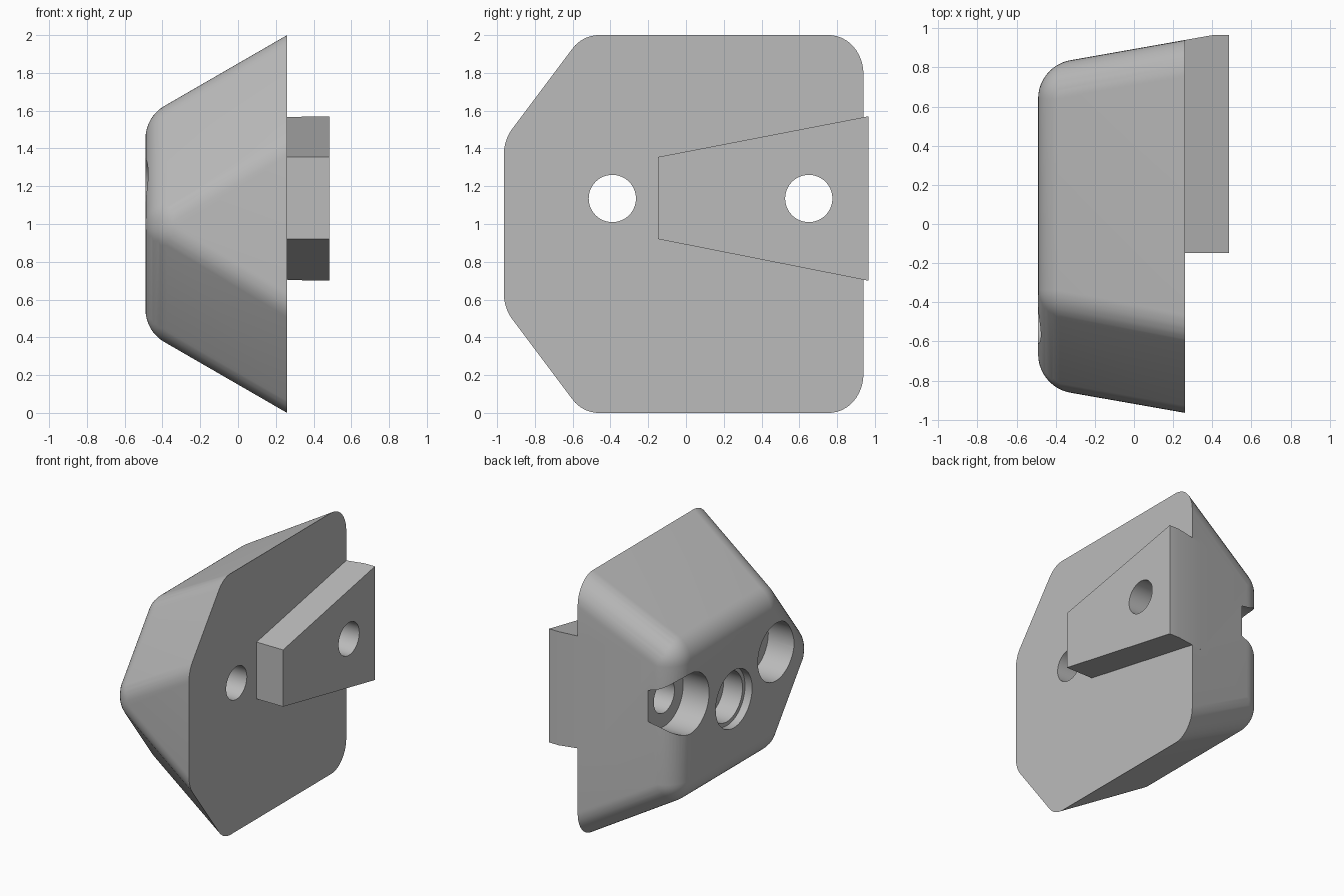
import bpy, bmesh, math
from mathutils import Vector, Matrix

cube = bpy.data.objects.get("Cube")
if cube:
    bpy.data.objects.remove(cube, do_unlink=True)

GREY = bpy.data.materials.new("light_grey")
GREY.use_nodes = True
COLOUR = (0.5, 0.5, 0.5, 1)
GREY.diffuse_color = COLOUR
GREY.node_tree.nodes["Principled BSDF"].inputs["Base Color"].default_value = COLOUR

BASE_X, REAR_X, FRONT_X = 0.26, 0.485, -0.49
FILLET = 0.2


def make_object(name, bm):
    bmesh.ops.recalc_face_normals(bm, faces=bm.faces)
    mesh = bpy.data.meshes.new(name)
    bm.to_mesh(mesh)
    bm.free()
    mesh.materials.append(GREY)
    obj = bpy.data.objects.new(name, mesh)
    bpy.context.collection.objects.link(obj)
    return obj


def slice_off(bm, point, normal):
    """Cut away everything on the normal's side and cap the cut."""
    geom = bm.verts[:] + bm.edges[:] + bm.faces[:]
    cut = bmesh.ops.bisect_plane(bm, geom=geom, dist=1e-6, plane_co=point,
                                 plane_no=normal, clear_outer=True)
    edges = [e for e in cut["geom_cut"] if isinstance(e, bmesh.types.BMEdge)]
    if edges:
        bmesh.ops.holes_fill(bm, edges=edges)


def cylinder(bm, y, z, radius, x0, x1):
    turn = Matrix.Rotation(math.pi / 2, 4, 'Y')
    bmesh.ops.create_cone(bm, cap_ends=True, segments=64, radius1=radius,
                          radius2=radius, depth=x1 - x0,
                          matrix=Matrix.Translation(((x0 + x1) / 2, y, z)) @ turn)


def boolean(obj, other, operation):
    mod = obj.modifiers.new(operation.lower(), 'BOOLEAN')
    mod.operation, mod.solver, mod.object = operation, 'EXACT', other
    bpy.context.view_layer.update()
    bpy.context.view_layer.objects.active = obj
    bpy.ops.object.modifier_apply(modifier=mod.name)
    bpy.data.objects.remove(other, do_unlink=True)


# Drafted sides: a point on the base outline, outward direction, draft slope
draft = math.tan(math.radians(10))
steep = math.tan(math.radians(30))
sides = [
    (0.94, 1, (1, 0), draft),
    (-0.965, 1, (-1, 0), draft),
    (0, 2, (0, 1), steep),
    (0, 0, (0, -1), steep),
    (-0.548, 2, (-0.8, 0.6), 0.5),
    (-0.548, 0, (-0.8, -0.6), 0.5),
]

# Core of the body: all planes moved inward by the fillet radius
core = bmesh.new()
bmesh.ops.create_cube(core, size=6)
slice_off(core, (0.8, 0, 0), (1, 0, 0))
slice_off(core, (FRONT_X + FILLET, 0, 0), (-1, 0, 0))
for y, z, (ny, nz), slope in sides:
    normal = Vector((-slope, ny, nz)).normalized()
    slice_off(core, Vector((BASE_X, y, z)) - normal * FILLET, normal)

# Rounded body: hull of a ball on every core corner, cut flat at the base
bm = bmesh.new()
bmesh.ops.remove_doubles(core, verts=core.verts, dist=0.002)
for v in core.verts:
    bmesh.ops.create_uvsphere(bm, u_segments=48, v_segments=24, radius=FILLET,
                              matrix=Matrix.Translation(v.co))
core.free()
hull = bmesh.ops.convex_hull(bm, input=bm.verts)
inside = {v for v in hull["geom_interior"] if isinstance(v, bmesh.types.BMVert)}
bmesh.ops.delete(bm, geom=list(inside), context='VERTS')
hull_faces = {f for f in hull["geom"] if f.is_valid and isinstance(f, bmesh.types.BMFace)}
stray = [f for f in bm.faces if f not in hull_faces]
bmesh.ops.delete(bm, geom=stray, context='FACES')
bmesh.ops.dissolve_limit(bm, angle_limit=math.radians(0.3), verts=bm.verts, edges=bm.edges)
slice_off(bm, (BASE_X, 0, 0), (1, 0, 0))
body = make_object("mount_body", bm)

# Tapered key on the flat side, trimmed flush with the drafted back
bm = bmesh.new()
outline = [(-0.147, 0.92), (-0.147, 1.355), (0.965, 1.57), (0.965, 0.70)]
face = bm.faces.new([bm.verts.new((BASE_X - 0.1, y, z)) for y, z in outline])
ext = bmesh.ops.extrude_face_region(bm, geom=[face])
bmesh.ops.translate(bm, vec=(REAR_X - BASE_X + 0.1, 0, 0),
                    verts=[v for v in ext["geom"] if isinstance(v, bmesh.types.BMVert)])
bmesh.ops.recalc_face_normals(bm, faces=bm.faces)
slice_off(bm, (BASE_X, 0.94, 0), (-draft, 1, 0))
boolean(body, make_object("tapered_key", bm), 'UNION')

# Two counterbored through holes and one stepped blind hole
holes = [(-0.39, 1.135, 0.22, -0.27), (-0.39, 1.135, 0.125, 1),
         (0.65, 1.135, 0.23, -0.27), (0.65, 1.135, 0.125, 1),
         (0.12, 0.97, 0.22, -0.43), (0.12, 0.97, 0.19, -0.27)]
for y, z, radius, end in holes:
    bm = bmesh.new()
    cylinder(bm, y, z, radius, -1, end)
    boolean(body, make_object("hole_cutter", bm), 'DIFFERENCE')

# Smooth fillets, crisp edges
bpy.ops.object.select_all(action='DESELECT')
body.select_set(True)
bpy.context.view_layer.objects.active = body
bpy.ops.object.shade_smooth_by_angle(angle=math.radians(25))
